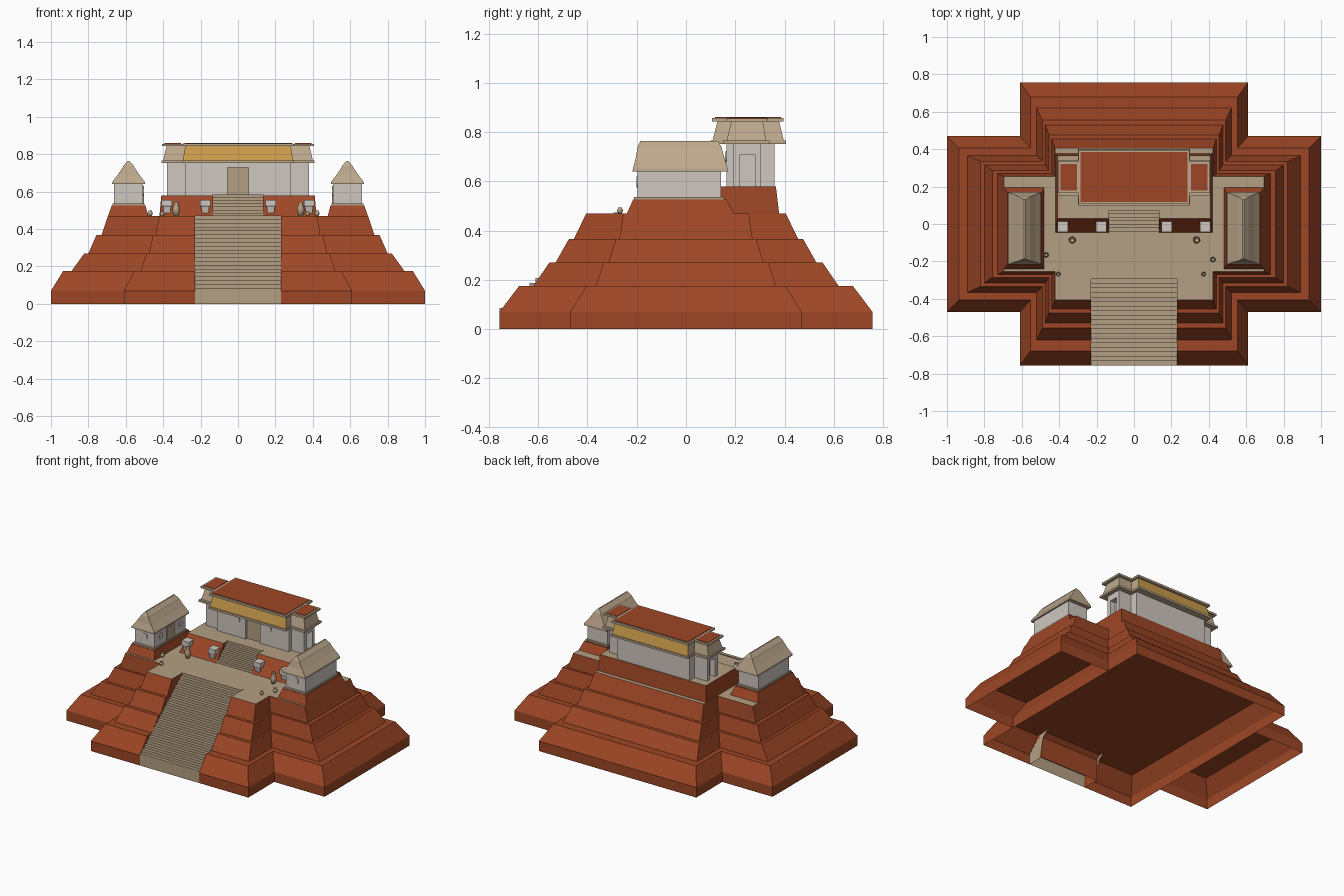
import bpy, bmesh, math

if "Cube" in bpy.data.objects:
    bpy.data.objects.remove(bpy.data.objects["Cube"])

def mat(name, c):
    m = bpy.data.materials.new(name)
    m.diffuse_color = (*c, 1)
    m.use_nodes = True
    m.node_tree.nodes["Principled BSDF"].inputs["Base Color"].default_value = m.diffuse_color
    return m

RED = mat("red_clay", (.34, .062, .019))
STONE = mat("beige_stone", (.46, .35, .23))
THATCH = mat("tan_roof", (.52, .40, .27))
WHITE = mat("white_plaster", (.62, .57, .53))
GOLD = mat("gold_panel", (.60, .33, .07))

def finish(bm, name, mats):
    bmesh.ops.recalc_face_normals(bm, faces=bm.faces)
    me = bpy.data.meshes.new(name)
    bm.to_mesh(me)
    bm.free()
    for m in mats:
        me.materials.append(m)
    ob = bpy.data.objects.new(name, me)
    bpy.context.collection.objects.link(ob)
    return ob

def loft(name, rings, mats, bottom=True, rule=None, s=1):
    """Stack of rectangles (z, x0, x1, y0, y1); s=-1 mirrors in x; rule picks a material per face."""
    bm = bmesh.new()
    loops = [[bm.verts.new((s * x, y, z)) for x, y in ((x0, y0), (x1, y0), (x1, y1), (x0, y1))]
             for z, x0, x1, y0, y1 in rings]
    base = bm.faces.new(loops[0])
    bm.faces.new(loops[-1])
    for a, b in zip(loops, loops[1:]):
        for i in range(4):
            j = (i + 1) % 4
            bm.faces.new((a[i], a[j], b[j], b[i]))
    bmesh.ops.recalc_face_normals(bm, faces=bm.faces)
    if rule:
        for f in bm.faces:
            f.material_index = rule(f)
    if not bottom:
        bm.faces.remove(base)
    return finish(bm, name, mats)

def box(name, x0, x1, y0, y1, z0, z1, m, s=1):
    return loft(name, [(z0, x0, x1, y0, y1), (z1, x0, x1, y0, y1)], [m], s=s)

def prism(name, pts, hw, m):
    """Profile in y,z extruded across x from -hw to hw."""
    bm = bmesh.new()
    a = [bm.verts.new((-hw, y, z)) for y, z in pts]
    b = [bm.verts.new((hw, y, z)) for y, z in pts]
    bm.faces.new(a)
    bm.faces.new(b)
    for i in range(len(pts)):
        j = (i + 1) % len(pts)
        bm.faces.new((a[i], a[j], b[j], b[i]))
    return finish(bm, name, [m])

def cut(ob, cutter):
    """Subtract the cutter and remove it."""
    mod = ob.modifiers.new("cut", 'BOOLEAN')
    mod.operation, mod.solver, mod.object = 'DIFFERENCE', 'EXACT', cutter
    bpy.context.view_layer.objects.active = ob
    bpy.ops.object.modifier_apply(modifier=mod.name)
    bpy.data.objects.remove(cutter)

def drop_faces(ob, test):
    bm = bmesh.new()
    bm.from_mesh(ob.data)
    bmesh.ops.delete(bm, geom=[f for f in bm.faces if test(f)], context='FACES')
    bm.to_mesh(ob.data)
    bm.free()

def stairs(name, hw, y0, y1, z0, z1, n, tail):
    d, h = (y1 - y0) / n, (z1 - z0) / (n - 1)
    pts = [(y0, tail[-1][1])]
    for i in range(n):
        pts += [(y0 + i * d, z0 + i * h), (y0 + (i + 1) * d, z0 + i * h)]
    return prism(name, pts + tail, hw, STONE)

def disc(name, loc, r, axis, m, depth=.008):
    rot = (math.pi / 2, 0, 0) if axis == 'y' else (0, math.pi / 2, 0)
    bpy.ops.mesh.primitive_cylinder_add(vertices=16, radius=r, depth=depth, location=loc, rotation=rot)
    bpy.context.object.name = name
    bpy.context.object.data.materials.append(m)

# Tiers: (z0, z1, long arm x half sizes, its y half sizes, deep arm x half sizes, its y half sizes)
TIERS = [(0, .175, (1, .935), (.47, .405), (.61, .553), (.757, .678)),
         (.175, .27, (.89, .822), (.365, .335), (.52, .49), (.62, .555)),
         (.27, .367, (.80, .757), (.315, .285), (.475, .455), (.53, .475)),
         (.367, .47, (.73, .695), (.27, .255), (.44, .422), (.455, .405))]
for k, (z0, z1, lx, ly, dx, dy) in enumerate(TIERS):
    top = (lambda f: int(f.normal.z > .9)) if k == 3 else None
    lift = [z0, .07, z1] if k == 0 else [z0, z1]

    def rings(x, y, inner=None):
        out = []
        for i, z in enumerate(lift):
            e = int(i == len(lift) - 1)
            x0 = -x[e] if inner is None else inner[e]
            out.append((z, x0, x[e], -y[e], y[e]))
        return out

    core = loft(f"pyramid_core_{k+1}", rings(dx, dy), [RED, STONE], rule=top)
    # channel for the great stairs
    cut(core, prism("channel_cutter", [(-.9, -.1), (-.64, -.1), (-.64, .15), (-.27, .463),
                                       (-.27, .6), (-.9, .6)], .229, RED))
    if k == 0:
        drop_faces(core, lambda f: all(v.co.z < .001 for v in f.verts))
    for s, side in ((-1, "left"), (1, "right")):
        arm = loft(f"pyramid_{side}_arm_{k+1}", rings(lx, ly, dx), [RED, STONE], rule=top, s=s)
        drop_faces(arm, lambda f: all(abs(v.co.x) < dx[0] + .001 for v in f.verts)
                   or (k == 0 and all(v.co.z < .001 for v in f.verts)))

# Great stairs, open underneath
st = stairs("great_stairs", .23, -.757, -.27, .085, .473, 20,
            [(-.27, .40), (-.62, .14), (-.66, 0)])
drop_faces(st, lambda f: f.normal.z < -.3 or (f.normal.z < .01 and f.normal.y > .5))

# Temple platform with its own stairs
plat = loft("temple_platform", [(.47, -.42, .42, -.045, .378), (.58, -.41, .41, .03, .365)],
            [RED, STONE], rule=lambda f: int(f.normal.z > .9))
cut(plat, prism("step_cutter", [(-.1, .4), (-.03, .4), (-.03, .472), (.09, .565), (.09, .7), (-.1, .7)],
                .134, RED))
stairs("temple_stairs", .135, -.04, .09, .487, .584, 7, [(.09, .47)])

# Temple walls with recessed doorways
hall = box("temple_hall", -.28, .28, .165, .36, .58, .755, WHITE)
cut(hall, box("door_cutter", -.056, .056, .1, .185, .57, .73, WHITE))
box("hall_door", -.056, .056, .18, .186, .58, .73, STONE)
for s, side in ((-1, "left"), (1, "right")):
    wing = box(f"temple_{side}_wing", .27, .38, .19, .305, .58, .755, WHITE, s)
    cut(wing, box("door_cutter", .34, .45, .22, .28, .57, .71, WHITE, s))
    disc(f"hall_{side}_medallion", (s * .122, .163, .70), .022, 'y', WHITE)
    # stepped wing roof
    box(f"{side}_wing_cornice", .29, .41, .15, .34, .752, .766, THATCH, s)
    loft(f"{side}_wing_frieze", [(.766, .29, .40, .165, .325), (.845, .28, .382, .185, .312)], [THATCH], s=s)
    box(f"{side}_wing_roof_trim", .28, .405, .165, .333, .843, .856, THATCH, s)
    box(f"{side}_wing_roof_panel", .305, .392, .18, .32, .855, .859, RED, s)

# Main roof with gold frieze front and back
box("hall_cornice", -.30, .30, .10, .406, .752, .766, THATCH)
loft("hall_frieze", [(.766, -.295, .295, .108, .397), (.845, -.282, .282, .128, .378)], [THATCH, GOLD],
     rule=lambda f: int(abs(f.normal.y) > .8))
box("hall_roof_trim", -.298, .298, .106, .396, .843, .857, THATCH)
box("hall_roof_panel", -.285, .285, .118, .385, .856, .861, RED)

# Side houses
for s, side in ((-1, "left"), (1, "right")):
    loft(f"{side}_house_base", [(.47, .48, .695, -.24, .195), (.526, .495, .675, -.215, .165)], [RED], s=s)
    box(f"{side}_house_slab", .50, .67, -.212, .155, .525, .536, STONE, s)
    box(f"{side}_house_walls", .508, .662, -.196, .142, .536, .65, WHITE, s)
    roof = []
    for z, w, y0, y1 in ((.64, .088, -.217, .170), (.652, .087, -.216, .169), (.69, .058, -.205, .158),
                         (.732, .030, -.198, .146), (.738, .028, -.197, .145), (.765, .004, -.185, .130)):
        roof.append((z, .585 - w, .585 + w, y0, y1))
    loft(f"{side}_house_roof", roof, [THATCH], s=s)
    box(f"{side}_house_door", .503, .509, -.065, .015, .536, .63, STONE, s)
    disc(f"{side}_house_front_medallion", (s * .585, -.197, .598), .022, 'y', WHITE)
    for y in (-.13, .085):
        disc(f"{side}_house_side_medallion", (s * .507, y, .598), .02, 'x', WHITE)

    # Carved blocks flanking the temple stairs
    for x in (.175, .38):
        loft(f"{side}_carved_block", [(.47, x - .015, x + .015, -.03, .02), (.52, x - .022, x + .022, -.04, .02),
                                      (.522, x - .028, x + .028, -.042, .02),
                                      (.556, x - .028, x + .028, -.042, .02)], [WHITE], s=s)

# Clay jars on the terrace
def jar(x, y, r, h):
    prof = [(.6, 0), (1, .35), (.95, .6), (.55, .82), (.8, 1), (.5, 1), (.4, .8)]
    bm = bmesh.new()
    n = 12
    loops = [[bm.verts.new((x + r * p * math.cos(a * math.tau / n), y + r * p * math.sin(a * math.tau / n),
                            .47 + h * q)) for a in range(n)] for p, q in prof]
    for a, b in zip(loops, loops[1:]):
        for i in range(n):
            bm.faces.new((a[i], a[(i + 1) % n], b[(i + 1) % n], b[i]))
    bm.faces.new(loops[0])
    bm.faces.new(loops[-1])
    ob = finish(bm, "terrace_jar", [STONE])
    for p in ob.data.polygons:
        p.use_smooth = True

for x, y, r, h in ((-.33, -.085, .02, .075), (.335, -.085, .02, .075), (-.405, -.268, .012, .025),
                   (.372, -.268, .012, .025), (-.47, -.165, .014, .03), (.422, -.19, .014, .03)):
    jar(x, y, r, h)
